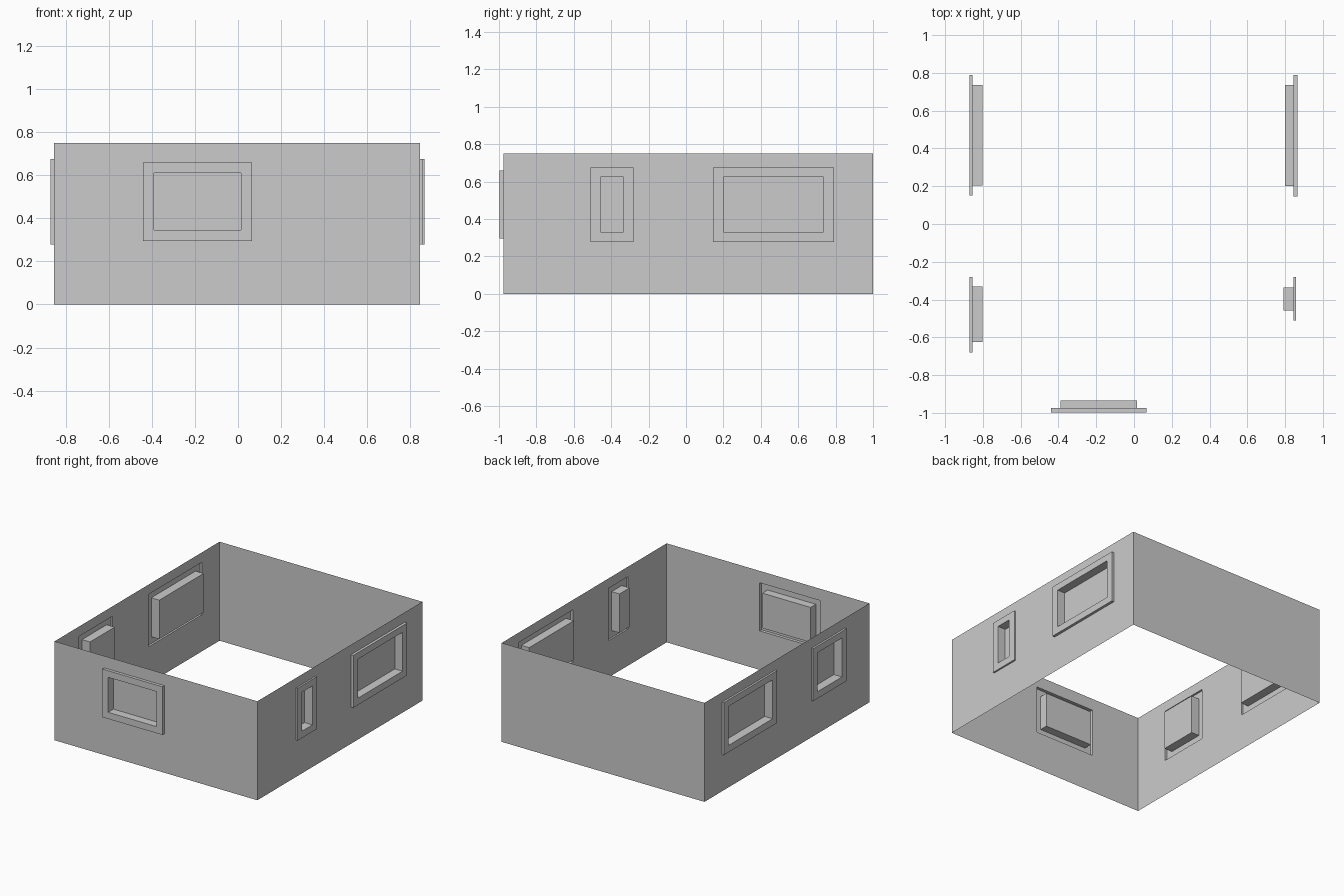
import bpy
import bmesh
from mathutils import Vector

cube = bpy.data.objects.get("Cube")
if cube:
    bpy.data.objects.remove(cube, do_unlink=True)

# One plain grey for everything
GREY = (0.6, 0.6, 0.6, 1.0)
grey = bpy.data.materials.new("plain_grey")
grey.use_nodes = True
grey.diffuse_color = GREY
grey.node_tree.nodes["Principled BSDF"].inputs["Base Color"].default_value = GREY

HEIGHT = 0.75
UP = Vector((0, 0, 1))
LEFT, RIGHT, FRONT, BACK = 0.845, -0.855, -0.975, 1.0


def finish(bm, name):
    bmesh.ops.remove_doubles(bm, verts=bm.verts, dist=0.0001)
    mesh = bpy.data.meshes.new(name)
    bm.to_mesh(mesh)
    bm.free()
    mesh.materials.append(grey)
    bpy.context.collection.objects.link(bpy.data.objects.new(name, mesh))


def rectangle(place, u0, u1, z0, z1, depth):
    return [place(u, z, depth) for u, z in ((u0, z0), (u1, z0), (u1, z1), (u0, z1))]


def add_face(bm, points):
    bm.faces.new([bm.verts.new(p) for p in points])


def window(name, place, outer, inner, out, back):
    """Raised frame stepping inward to a sunken pane."""
    loops = [rectangle(place, *outer, 0), rectangle(place, *outer, out),
             rectangle(place, *inner, out), rectangle(place, *inner, -back)]
    bm = bmesh.new()
    for a, b in zip(loops, loops[1:]):
        for i in range(4):
            j = (i + 1) % 4
            add_face(bm, (a[i], a[j], b[j], b[i]))
    add_face(bm, loops[-1])
    finish(bm, name)


def wall(name, normal, offset, start, end, windows=()):
    """Thin wall with openings, each filled by a window."""
    normal = Vector(normal)
    along = UP.cross(normal)

    def place(u, z, depth):
        return along * u + UP * z + normal * (offset + depth)

    openings = [w[1] for w in windows]
    us = sorted({start, end, *(u for o in openings for u in o[:2])})
    zs = sorted({0, HEIGHT, *(z for o in openings for z in o[2:])})
    bm = bmesh.new()
    for u0, u1 in zip(us, us[1:]):
        for z0, z1 in zip(zs, zs[1:]):
            if (u0, u1, z0, z1) not in openings:
                add_face(bm, rectangle(place, u0, u1, z0, z1, 0))
    finish(bm, name)
    for window_name, outer, inner, out, back in windows:
        window(window_name, place, outer, inner, out, back)


# Walls and their windows; positions run left to right seen from outside
wall("front_wall", (0, -1, 0), -FRONT, RIGHT, LEFT, [
    ("front_window", (-0.44, 0.065, 0.295, 0.66), (-0.39, 0.015, 0.345, 0.61), 0.023, 0.04)])
wall("left_wall", (1, 0, 0), LEFT, FRONT, BACK, [
    ("left_small_window", (-0.51, -0.28, 0.278, 0.675), (-0.457, -0.335, 0.33, 0.625), 0.013, 0.053),
    ("left_large_window", (0.145, 0.79, 0.278, 0.675), (0.2, 0.735, 0.33, 0.625), 0.02, 0.045)])
wall("right_wall", (-1, 0, 0), -RIGHT, -BACK, -FRONT, [
    ("right_large_window", (-0.79, -0.15, 0.278, 0.675), (-0.735, -0.205, 0.33, 0.625), 0.015, 0.052),
    ("right_small_window", (0.28, 0.68, 0.278, 0.675), (0.33, 0.625, 0.33, 0.625), 0.015, 0.052)])
wall("back_wall", (0, 1, 0), BACK, -LEFT, -RIGHT)
